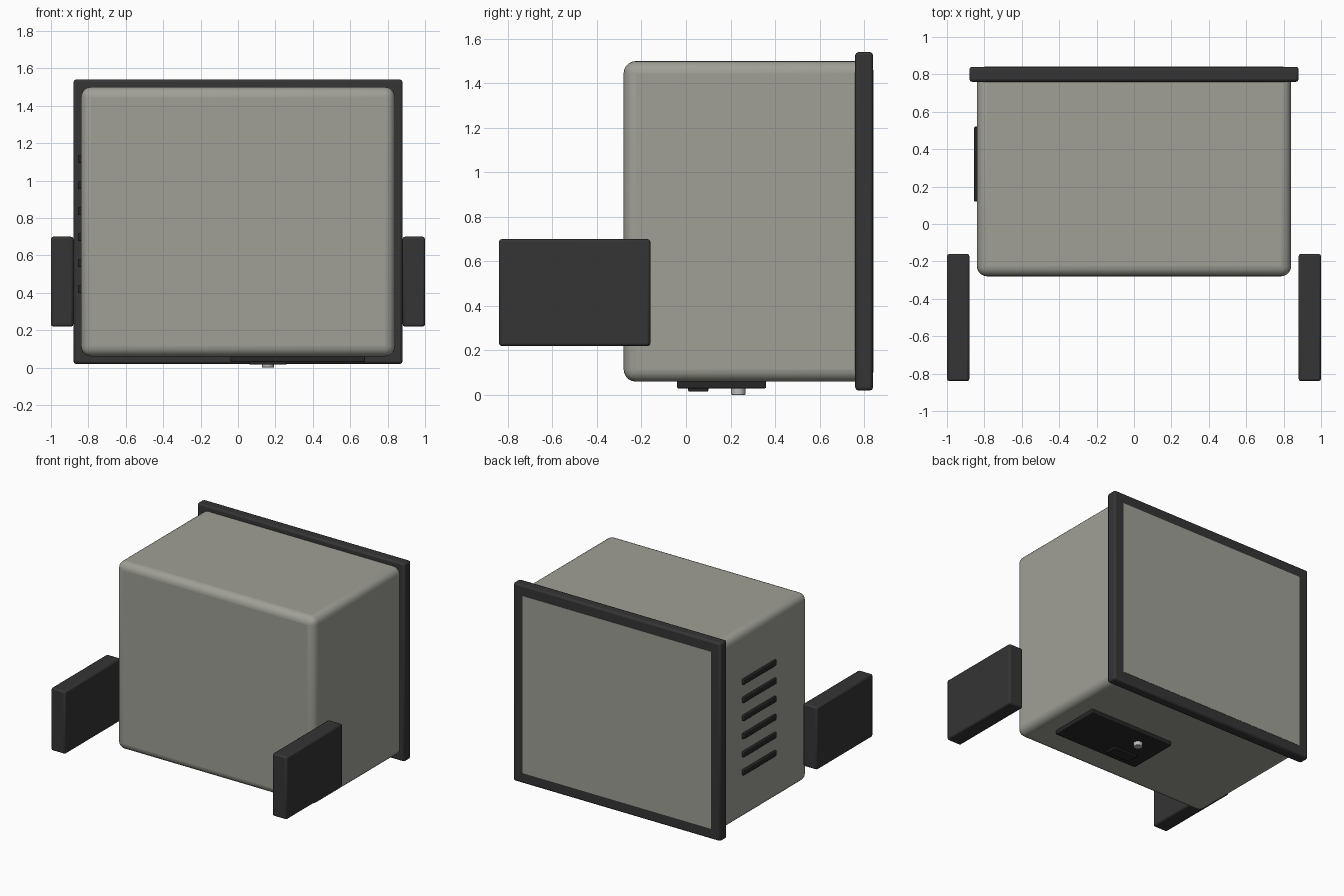
import bpy, math

cube = bpy.data.objects.get("Cube")
if cube:
    bpy.data.objects.remove(cube, do_unlink=True)


def material(name, rgb):
    m = bpy.data.materials.new(name)
    m.use_nodes = True
    m.diffuse_color = (*rgb, 1)
    m.node_tree.nodes["Principled BSDF"].inputs["Base Color"].default_value = (*rgb, 1)
    return m


warm_grey = material("warm grey", (0.35, 0.35, 0.31))
charcoal = material("charcoal", (0.035, 0.035, 0.036))
black = material("black", (0.02, 0.02, 0.02))
metal = material("light metal", (0.5, 0.5, 0.5))


def finish(ob, name, mat, bevel, segments):
    ob.name = name
    ob.data.materials.append(mat)
    if bevel:
        mod = ob.modifiers.new("rounding", 'BEVEL')
        mod.width, mod.segments = bevel, segments
        bpy.ops.object.shade_smooth_by_angle(angle=math.radians(40))
    return ob


def box(name, mat, x, y, z, bevel=0.0, segments=2):
    """Box from its (low, high) limits on each axis."""
    spans = (x, y, z)
    bpy.ops.mesh.primitive_cube_add(size=1, location=[(a + b) / 2 for a, b in spans])
    ob = bpy.context.object
    ob.scale = [b - a for a, b in spans]
    bpy.ops.object.transform_apply(location=False, rotation=False, scale=True)
    return finish(ob, name, mat, bevel, segments)


# Main housing, rear frame and the panel set in it
box("housing", warm_grey, (-0.84, 0.84), (-0.28, 0.82), (0.06, 1.5), 0.055, 5)
box("rear_frame", charcoal, (-0.88, 0.88), (0.76, 0.84), (0.02, 1.54), 0.014)
box("rear_panel", warm_grey, (-0.8, 0.8), (0.836, 0.842), (0.1, 1.46))

# Side plates reaching forward
for side, name in ((1, "left_plate"), (-1, "right_plate")):
    box(name, charcoal, sorted((side * 0.88, side * 1.0)), (-0.84, -0.16), (0.22, 0.7), 0.012)

# Vent slats on one side
for i in range(6):
    z = 0.42 + i * 0.139
    box(f"vent_slat_{i + 1}", black, (-0.855, -0.83), (0.12, 0.52), (z - 0.022, z + 0.022), 0.006)

# Hatch underneath with its handle and knob
box("hatch", black, (-0.04, 0.68), (-0.04, 0.36), (0.03, 0.07), 0.005)
box("hatch_handle", black, (0.06, 0.26), (0.01, 0.1), (0.016, 0.04), 0.004)
bpy.ops.mesh.primitive_cylinder_add(vertices=24, radius=0.032, depth=0.04, location=(0.16, 0.235, 0.02))
finish(bpy.context.object, "hatch_knob", metal, 0.004, 2)
